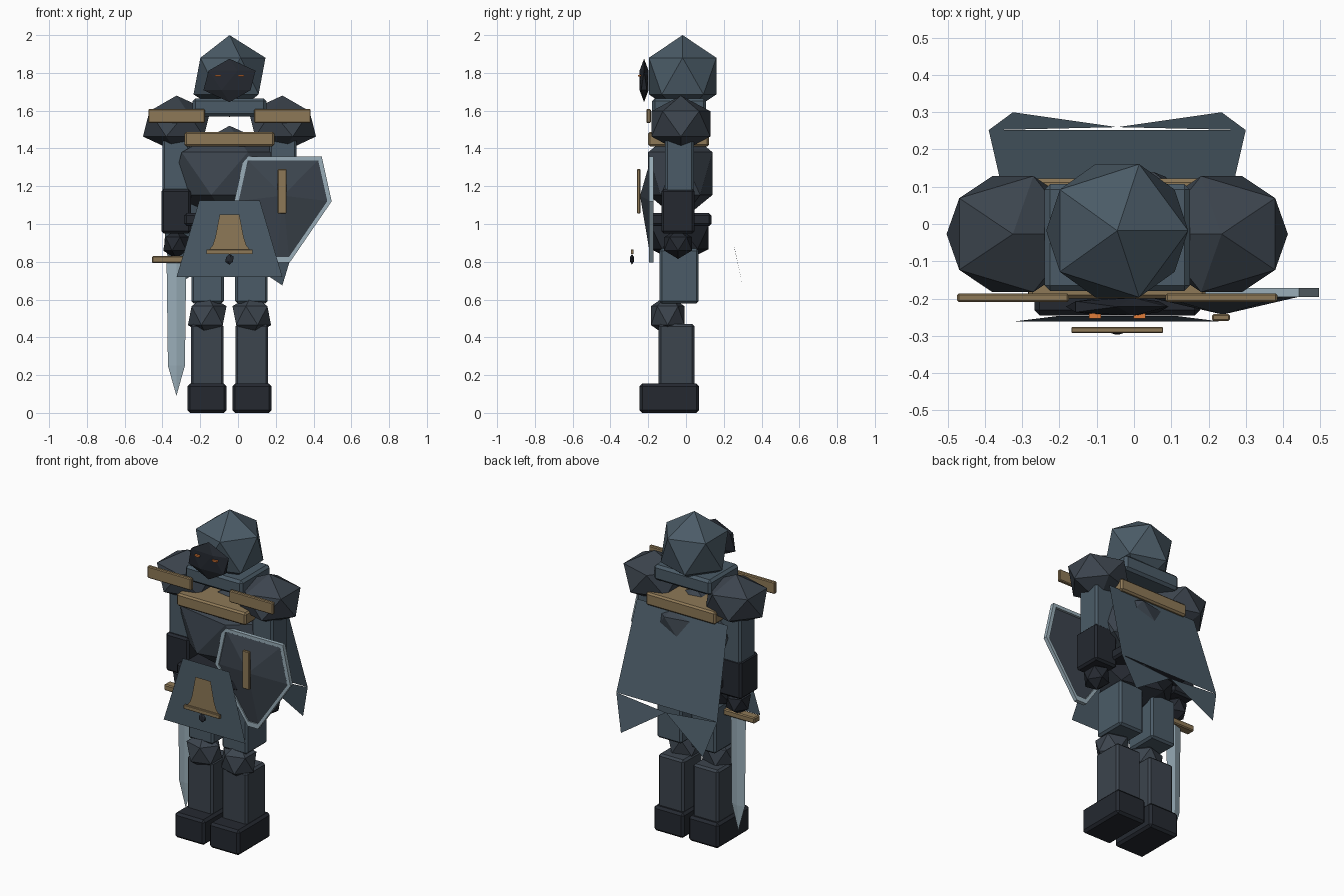
import bpy, bmesh
from mathutils import Matrix, Vector

if "Cube" in bpy.data.objects:
    bpy.data.objects.remove(bpy.data.objects["Cube"])

CX = -0.045  # body centre line


def material(name, rgb):
    m = bpy.data.materials.new(name)
    m.diffuse_color = (*rgb, 1)
    m.use_nodes = True
    m.node_tree.nodes["Principled BSDF"].inputs["Base Color"].default_value = m.diffuse_color
    return m


SLATE = material("slate", (0.07, 0.105, 0.135))
MID = material("iron", (0.045, 0.058, 0.075))
DARK = material("dark_iron", (0.018, 0.022, 0.03))
STEEL = material("steel", (0.32, 0.42, 0.48))
GOLD = material("brass", (0.27, 0.19, 0.095))
GLOW = material("ember", (0.75, 0.2, 0.04))


def finish(name, bm, mat):
    me = bpy.data.meshes.new(name)
    bm.to_mesh(me)
    bm.free()
    me.materials.append(mat)
    ob = bpy.data.objects.new(name, me)
    bpy.context.collection.objects.link(ob)
    return ob


def box(name, x, y, z, mat, bevel=0.012):
    bm = bmesh.new()
    c = [(a[0] + a[1]) / 2 for a in (x, y, z)]
    d = [a[1] - a[0] for a in (x, y, z)]
    bmesh.ops.create_cube(bm, size=1, matrix=Matrix.Translation(c) @ Matrix.Diagonal((*d, 1)))
    if bevel:
        bmesh.ops.bevel(bm, geom=bm.edges[:], offset=bevel, segments=1, affect='EDGES')
    return finish(name, bm, mat)


def ico(name, c, r, mat, flip=False):
    bm = bmesh.new()
    s = (-r[0] if flip else r[0], r[1], r[2], 1)
    bmesh.ops.create_icosphere(bm, subdivisions=1, radius=1)
    bm.transform(Matrix.Translation(c) @ Matrix.Diagonal(s))
    bmesh.ops.recalc_face_normals(bm, faces=bm.faces[:])
    return finish(name, bm, mat)


def mesh(name, verts, faces, mat, solid=False):
    bm = bmesh.new()
    vs = [bm.verts.new(v) for v in verts]
    for f in faces:
        bm.faces.new([vs[i] for i in f])
    if solid:
        bmesh.ops.recalc_face_normals(bm, faces=bm.faces[:])
    return finish(name, bm, mat)


# Head, visor and eyes
ico("helmet", (CX, -0.018, 1.783), (0.213, 0.21, 0.217), SLATE)
ico("visor", (CX, -0.222, 1.76), (0.154, 0.028, 0.115), DARK)
for s in (-1, 1):
    e = CX + s * 0.06
    box("eye", (e - 0.016, e + 0.016), (-0.254, -0.236), (1.78, 1.79), GLOW, 0)

# Torso
box("gorget", (-0.24, 0.15), (-0.18, 0.107), (1.57, 1.665), SLATE, 0.015)
ico("chest", (CX, -0.03, 1.267), (0.35, 0.2, 0.253), MID)
box("chest_band", (-0.283, 0.192), (-0.2, 0.122), (1.41, 1.488), GOLD, 0.01)
box("belt", (-0.285, 0.195), (-0.2, 0.135), (0.99, 1.057), DARK)
ico("hips", (CX, -0.033, 0.93), (0.26, 0.18, 0.14), DARK)

# Mirrored limbs and shoulder armour
for s, side in ((-1, "right"), (1, "left")):
    def span(c, h):
        return (CX + s * c - h, CX + s * c + h)
    flip = s > 0
    box(side + "_boot", span(0.119, 0.103), (-0.245, 0.07), (0, 0.155), DARK, 0.014)
    box(side + "_shin", span(0.118, 0.087), (-0.145, 0.045), (0.14, 0.47), MID)
    ico(side + "_knee", (CX + s * 0.118, -0.097, 0.515), (0.114, 0.104, 0.112), MID, flip)
    box(side + "_thigh", span(0.116, 0.086), (-0.14, 0.067), (0.58, 0.87), SLATE)
    ico(side + "_pauldron", (CX + s * 0.28, -0.027, 1.53), (0.199, 0.183, 0.15), MID, flip)
    box(side + "_pauldron_bar", span(0.28, 0.15), (-0.21, -0.186), (1.535, 1.608), GOLD, 0.005)
    box(side + "_upper_arm", span(0.283, 0.072), (-0.11, 0.042), (1.16, 1.5), SLATE)
    box(side + "_forearm", span(0.283, 0.078), (-0.13, 0.045), (0.95, 1.185), DARK)
    ico(side + "_hand", (CX + s * 0.283, -0.042, 0.895), (0.076, 0.086, 0.08), DARK, flip)

# Cape: main sheet plus two hanging points
cape = [(CX - 0.31, 0.10, 1.42), (CX + 0.31, 0.10, 1.42), (CX + 0.345, 0.252, 0.89),
        (CX - 0.345, 0.252, 0.89), (CX, 0.26, 0.86), (CX + 0.28, 0.30, 0.675), (CX - 0.28, 0.30, 0.675)]
mesh("cape", cape, [(0, 1, 2, 3), (2, 5, 4), (3, 4, 6)], SLATE)

# Tabard with bell emblem
mesh("tabard", [(CX - 0.16, -0.247, 1.125), (CX + 0.16, -0.247, 1.125),
                (CX + 0.28, -0.262, 0.72), (CX - 0.28, -0.262, 0.72)], [(0, 3, 2, 1)], SLATE)
bell = [(0.052, 1.05), (0.075, 0.93), (0.09, 0.885), (0.112, 0.86)]
outline = [(CX - w, -0.277, z) for w, z in bell] + [(CX + w, -0.277, z) for w, z in reversed(bell)]
mesh("bell_emblem", outline, [range(len(outline))], GOLD)
box("bell_rim", (CX - 0.123, CX + 0.123), (-0.292, -0.277), (0.84, 0.864), GOLD, 0.002)
ico("bell_clapper", (CX, -0.286, 0.813), (0.025, 0.012, 0.028), DARK)

# Sword held point down
sx, sy = -0.326, -0.045
rows = [(0.052, 0.015, 0.8), (0.045, 0.012, 0.25)]
bv = [p for w, t, z in rows for p in
      ((sx - w, sy, z), (sx, sy - t, z), (sx + w, sy, z), (sx, sy + t, z))] + [(sx, sy, 0.09)]
bf = [(0, 1, 2, 3)]
for i in range(4):
    j = (i + 1) % 4
    bf += [(i, j, 4 + j, 4 + i), (4 + i, 4 + j, 8)]
mesh("sword_blade", bv, bf, STEEL, True)
box("sword_guard", (sx - 0.13, sx + 0.13), (sy - 0.028, sy + 0.028), (0.793, 0.83), GOLD, 0.006)
box("sword_grip", (sx - 0.02, sx + 0.02), (sy - 0.02, sy + 0.02), (0.82, 0.95), DARK, 0.005)

# Shield: rim ring, faceted face and brass strip
hx, hz = 0.238, 1.13
outer = [(-0.205, 0.228), (0.205, 0.228), (0.258, -0.01), (0.035, -0.335), (-0.035, -0.335), (-0.258, -0.01)]
n = len(outer)
rv = []
for k in (1, 0.91):
    for y in (-0.196, -0.172):
        rv += [(hx + a * k, y, hz + b * k) for a, b in outer]
rf = []
for i in range(n):
    j = (i + 1) % n
    for a, b in ((0, n), (n, 3 * n), (3 * n, 2 * n), (2 * n, 0)):
        rf.append((a + i, a + j, b + j, b + i))
mesh("shield_rim", rv, rf, STEEL, True)
fv = [(hx + a * 0.95, -0.186, hz + b * 0.95) for a, b in outer] + [(hx, -0.243, 1.15)]
ff = [(i, (i + 1) % n, n) for i in range(n)] + [tuple(range(n))]
mesh("shield_face", fv, ff, MID, True)
box("shield_strip", (0.21, 0.257), (-0.26, -0.241), (1.055, 1.29), GOLD, 0.004)
